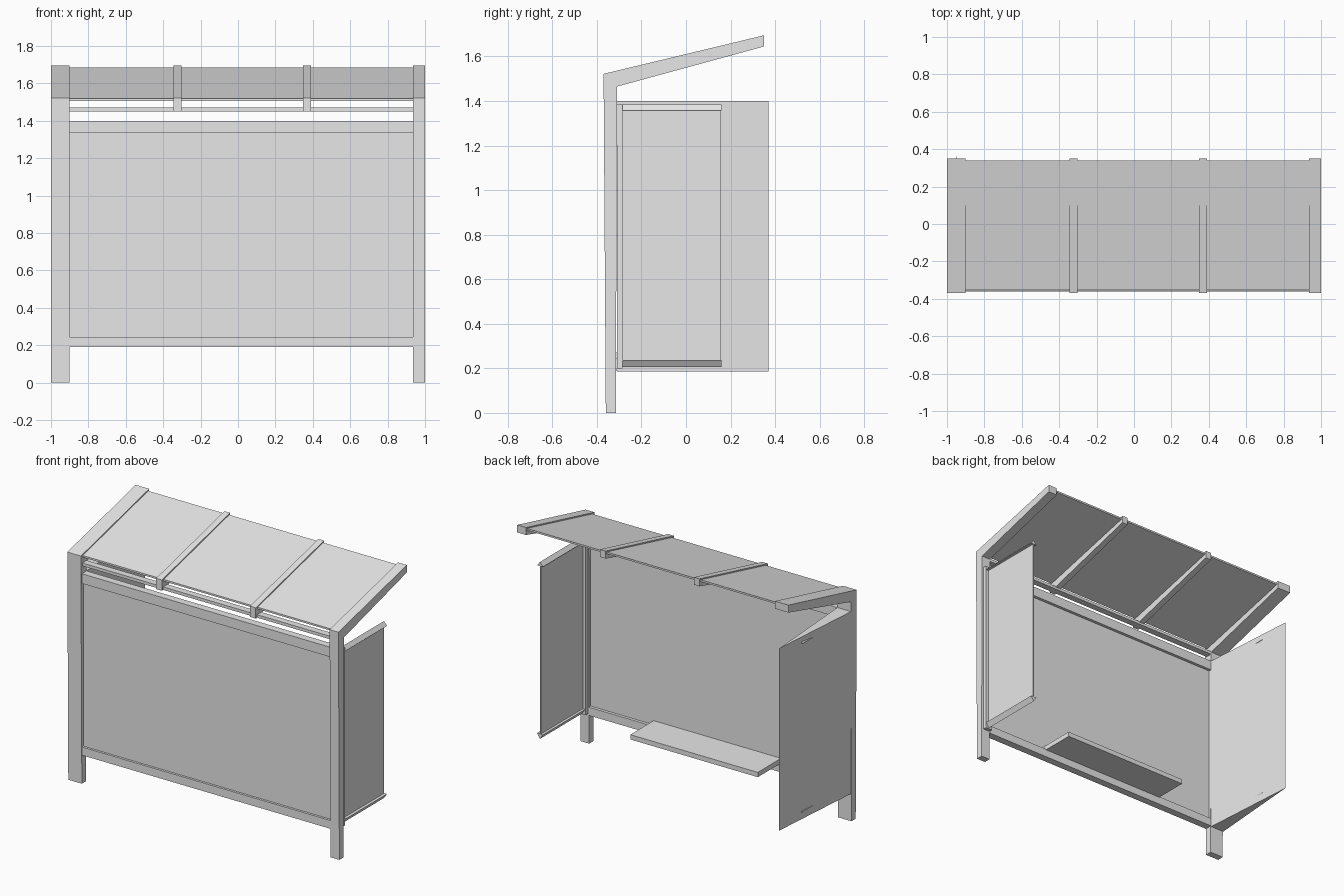
import bpy
import bmesh

default_cube = bpy.data.objects.get("Cube")
if default_cube:
    bpy.data.objects.remove(default_cube, do_unlink=True)

# Single painted metal colour
grey = bpy.data.materials.new("light_grey")
grey.use_nodes = True
grey.diffuse_color = (0.8, 0.8, 0.8, 1)
grey.node_tree.nodes["Principled BSDF"].inputs["Base Color"].default_value = (0.8, 0.8, 0.8, 1)


def prism(name, base, offset):
    """Extrude a flat polygon of 3D points along an offset."""
    bm = bmesh.new()
    face = bm.faces.new([bm.verts.new(p) for p in base])
    moved = bmesh.ops.extrude_face_region(bm, geom=[face], use_keep_orig=True)["geom"]
    bmesh.ops.translate(bm, vec=offset, verts=[v for v in moved if isinstance(v, bmesh.types.BMVert)])
    bmesh.ops.recalc_face_normals(bm, faces=bm.faces)
    mesh = bpy.data.meshes.new(name)
    bm.to_mesh(mesh)
    bm.free()
    mesh.materials.append(grey)
    obj = bpy.data.objects.new(name, mesh)
    bpy.context.collection.objects.link(obj)
    return obj


def along_x(name, profile, x0, x1):
    """Extrude a (y, z) profile between two x positions."""
    return prism(name, [(x0, y, z) for y, z in profile], (x1 - x0, 0, 0))


def box(name, x0, x1, y0, y1, z0, z1):
    return along_x(name, [(y0, z0), (y1, z0), (y1, z1), (y0, z1)], x0, x1)


FRONT, INNER, LEFT, RIGHT = -0.37, -0.31, 0.935, -0.9

# Each end post and its sloping roof arm form one bent frame
rafter = [(INNER, 1.465), (0.35, 1.645), (0.35, 1.695), (FRONT, 1.522)]
frame = [(-0.36, 0), (-0.315, 0)] + rafter
along_x("right_post_frame", frame, -1, RIGHT)
along_x("left_post_frame", frame, LEFT, 1)

# Middle rafters with a deeper front block
for name, x in (("right_rafter", -0.345), ("left_rafter", 0.348)):
    along_x(name, [(FRONT, 1.45), (INNER, 1.45)] + rafter, x, x + 0.042)

# Thin roof sheet and the beam below its front edge
along_x("roof_sheet", [(-0.35, 1.506), (0.34, 1.673), (0.34, 1.685), (-0.35, 1.518)], -0.95, 0.96)
box("roof_beam", RIGHT, LEFT, -0.355, INNER, 1.45, 1.47)

# Front wall between the posts
box("wall_panel", RIGHT, LEFT, -0.345, -0.33, 0.22, 1.36)
box("top_wall_rail", RIGHT, LEFT, -0.36, INNER, 1.335, 1.4)
box("bottom_wall_rail", RIGHT, LEFT, -0.36, INNER, 0.19, 0.245)

# Tapered side screen on the right
prism("right_screen",
      [(-1, INNER, 0.185), (RIGHT, INNER, 0.185), (-0.947, 0.37, 0.185)],
      (0, 0, 1.215))

# Thin side screen on the left
box("left_screen", 0.96, 0.968, INNER, 0.157, 0.22, 1.37)

# Side rails with sloping faces, and uprights beside the posts
for side, x in (("right", -0.95), ("left", 0.965)):
    for name, inner, outer in (("top", 1.385, 1.358), ("bottom", 0.205, 0.238)):
        prism(side + "_" + name + "_side_rail",
              [(x - 0.022, INNER, outer), (x, INNER, inner), (x + 0.022, INNER, outer)],
              (0, 0.47, 0))
    box(side + "_side_upright", x - 0.025, x + 0.025, INNER, -0.285, 0.2, 1.385)

# Bench
box("bench", -0.47, 0.47, -0.335, -0.085, 0.24, 0.272)
